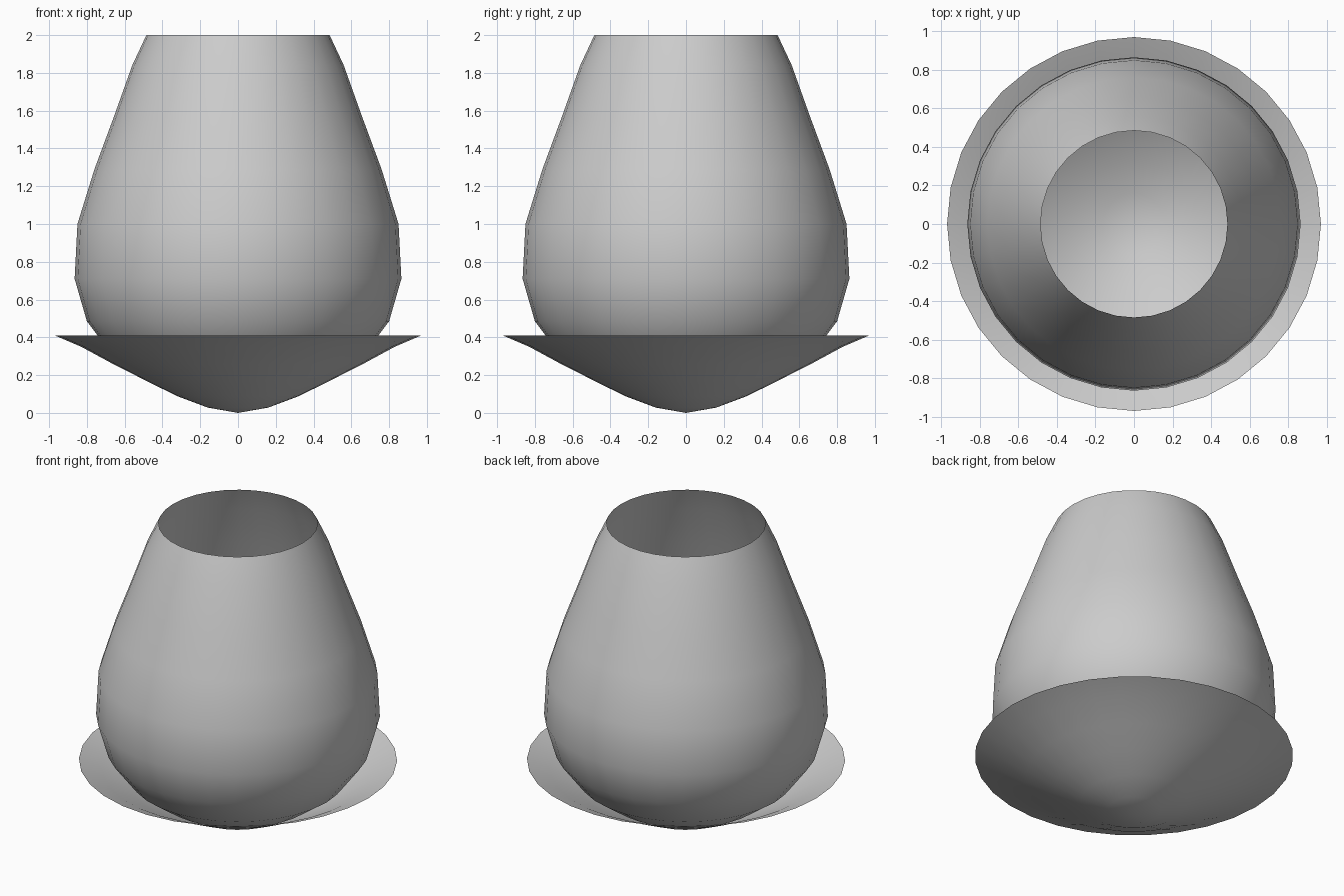
import bpy, bmesh
from math import pi, cos, sin

if "Cube" in bpy.data.objects:
    bpy.data.objects.remove(bpy.data.objects["Cube"])

SIDES = 32

def lathe(name, profile):
    """Revolve (radius, z) points about z as an open thin shell."""
    bm = bmesh.new()
    rings = []
    for r, z in profile:
        if r == 0:
            rings.append([bm.verts.new((0, 0, z))] * SIDES)
        else:
            rings.append([bm.verts.new((r * cos(2 * pi * i / SIDES),
                                        r * sin(2 * pi * i / SIDES), z))
                          for i in range(SIDES)])
    for low, high in zip(rings, rings[1:]):
        for i in range(SIDES):
            j = (i + 1) % SIDES
            quad = (low[i], low[j], high[j], high[i])
            bm.faces.new(list(dict.fromkeys(quad)))
    for f in bm.faces:
        f.smooth = True
    mesh = bpy.data.meshes.new(name)
    bm.to_mesh(mesh)
    bm.free()
    ob = bpy.data.objects.new(name, mesh)
    bpy.context.collection.objects.link(ob)
    return ob

# Tapered open vessel with a rounded bottom
lathe("cup", [(0, 0.006), (0.16, 0.034), (0.325, 0.095), (0.49, 0.18),
              (0.66, 0.30), (0.80, 0.485), (0.865, 0.71), (0.85, 1.0),
              (0.76, 1.29), (0.66, 1.56), (0.56, 1.84), (0.485, 2.0)])

# Shallow flared dish beneath it
lathe("saucer", [(0, 0), (0.16, 0.028), (0.325, 0.09), (0.49, 0.172),
                 (0.66, 0.258), (0.83, 0.35), (0.97, 0.41)])
